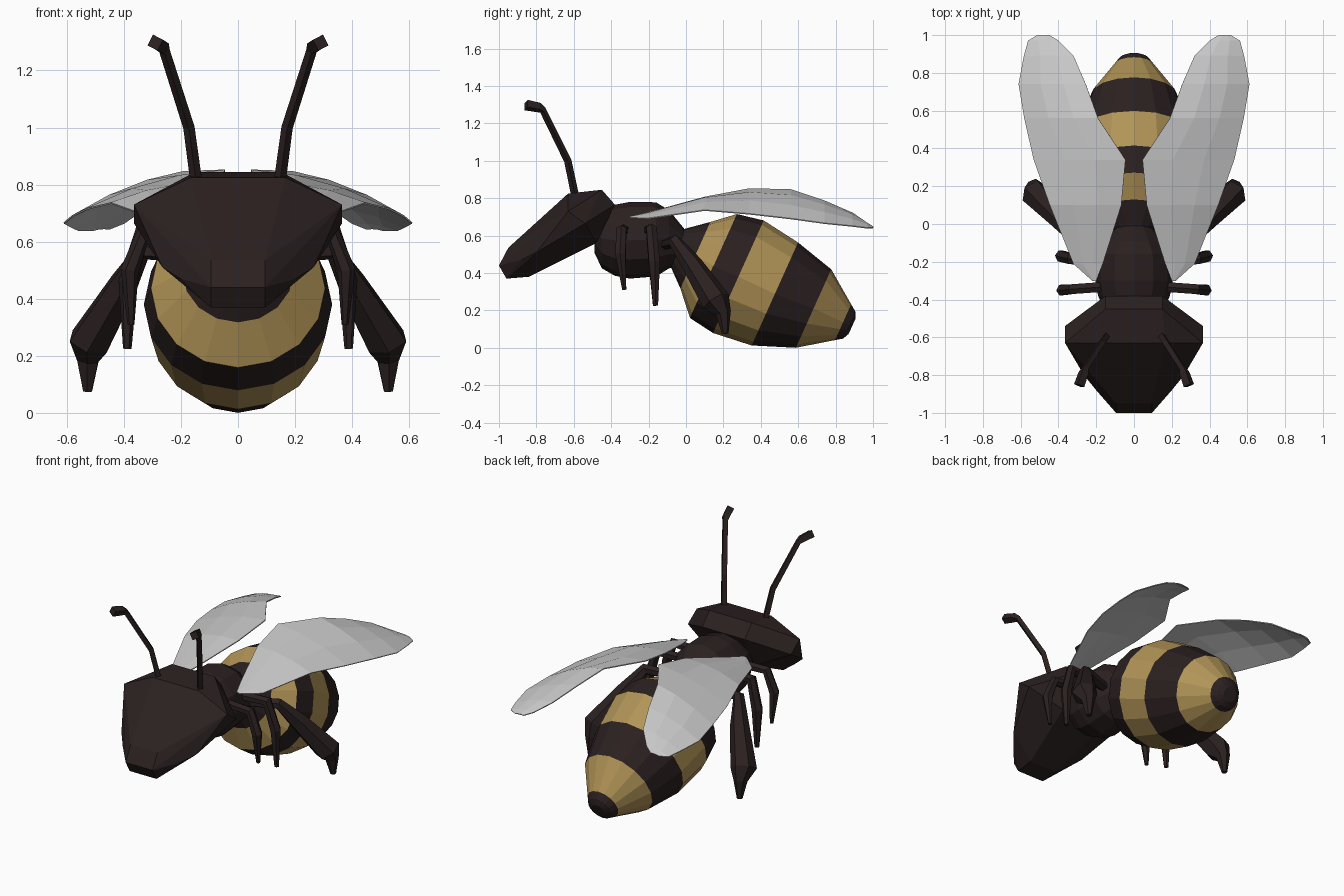
import bpy, bmesh, math
from mathutils import Vector

if "Cube" in bpy.data.objects:
    bpy.data.objects.remove(bpy.data.objects["Cube"])


def material(name, rgb):
    m = bpy.data.materials.new(name)
    m.diffuse_color = (*rgb, 1)
    m.use_nodes = True
    m.node_tree.nodes["Principled BSDF"].inputs["Base Color"].default_value = m.diffuse_color
    return m


BROWN = material("dark brown", (0.024, 0.0145, 0.0145))
GOLD = material("dull gold", (0.44, 0.295, 0.095))
GREY = material("wing grey", (0.58, 0.58, 0.58))


def finish(name, bm, mats, mirror=False):
    bmesh.ops.recalc_face_normals(bm, faces=bm.faces)
    me = bpy.data.meshes.new(name)
    bm.to_mesh(me)
    bm.free()
    for m in mats:
        me.materials.append(m)
    ob = bpy.data.objects.new(name, me)
    bpy.context.collection.objects.link(ob)
    if mirror:
        ob.modifiers.new("mirror", 'MIRROR').use_mirror_merge = False
    return ob


def tube(name, stations, n, mats=(BROWN,), mirror=False, axis=None, side=(1, 0, 0), stripe=None):
    """Loft n-sided rings through stations (x, y, z, radius)."""
    bm = bmesh.new()
    pts = [Vector(s[:3]) for s in stations]
    u = Vector(side)
    rings = []
    for i, p in enumerate(pts):
        if axis:
            d = Vector(axis).normalized()
        else:
            a = (p - pts[i - 1]).normalized() if i else Vector()
            b = (pts[i + 1] - p).normalized() if i + 1 < len(pts) else Vector()
            d = (a + b).normalized()
        u = (u - d * u.dot(d)).normalized()
        v = d.cross(u)
        r = stations[i][3]
        rings.append([bm.verts.new(p + r * (math.sin(t) * u + math.cos(t) * v))
                      for t in (2 * math.pi * k / n for k in range(n))])
    for i, (a, b) in enumerate(zip(rings, rings[1:])):
        for k in range(n):
            j = (k + 1) % n
            f = bm.faces.new((a[k], a[j], b[j], b[k]))
            f.material_index = stripe(i) if stripe else 0
    bm.faces.new(rings[0])
    bm.faces.new(rings[-1])
    return finish(name, bm, mats, mirror)


# Striped abdomen, tilted down to the tail; odd bands are gold
tube("abdomen",
     [(0, -.06, .55, .09), (0, .05, .495, .195), (0, .147, .437, .305), (0, .28, .38, .33),
      (0, .475, .288, .302), (0, .682, .21, .23), (0, .84, .137, .105),
      (0, .872, .122, .08), (0, .888, .115, .045)],
     16, (BROWN, GOLD), axis=(0, .91, -.41),
     stripe=lambda i: 1 if i % 2 and i < 7 else 0)

# Thorax with waist
tube("thorax",
     [(0, -.49, .62, .11), (0, -.45, .585, .16), (0, -.38, .575, .19), (0, -.30, .575, .205),
      (0, -.16, .58, .198), (0, -.09, .58, .155), (0, .0, .54, .085)], 12, axis=(0, 1, 0))

# Head: faceted wedge, hull of mirrored corner points
bm = bmesh.new()
for x, y, z in [(.165, -.63, .825), (.365, -.63, .73), (.095, -.95, .535), (.20, -.88, .47),
                (.265, -.80, .51), (.095, -1, .44), (.15, -.45, .845), (.365, -.54, .665),
                (.095, -.96, .37), (.15, -.38, .765), (.15, -.48, .56), (.10, -.84, .38)]:
    for s in (1, -1):
        bm.verts.new((s * x, y, z))
bmesh.ops.convex_hull(bm, input=bm.verts)
finish("head", bm, (BROWN,))

# Antennae
tube("antennae",
     [(.145, -.59, .80, .021), (.172, -.632, 1.0, .020), (.258, -.765, 1.27, .019),
      (.268, -.79, 1.285, .028), (.29, -.855, 1.298, .03)], 4, mirror=True)

# Legs
tube("front_legs",
     [(.12, -.33, .63, .03), (.33, -.345, .63, .03), (.38, -.35, .50, .032),
      (.375, -.33, .31, .012)], 6, mirror=True, side=(0, 1, 0))
tube("middle_legs",
     [(.12, -.20, .63, .03), (.335, -.185, .635, .032), (.385, -.17, .46, .034),
      (.388, -.163, .225, .015)], 6, mirror=True, side=(0, 1, 0))
tube("hind_legs",
     [(.10, -.12, .55, .03), (.33, -.06, .57, .035), (.40, .03, .45, .055),
      (.52, .16, .25, .078), (.525, .20, .185, .042), (.527, .21, .075, .017)],
     6, mirror=True, side=(0, 1, 0))

# Wings: stations along y with inner and outer edge, arched between
bm = bmesh.new()
rows = []
for y, xi, zi, xo, zo in [(-.30, .20, .70, .22, .695), (-.21, .165, .72, .32, .69),
                          (.10, .067, .805, .445, .735), (.34, .045, .85, .53, .715),
                          (.56, .19, .845, .58, .69), (.74, .255, .785, .61, .665),
                          (.89, .32, .72, .582, .65), (.97, .40, .665, .56, .64),
                          (1.0, .45, .645, .51, .64)]:
    row = []
    for t in (0, .33, .67, 1):
        lift = .03 * (xo - xi) / .5 * math.sin(math.pi * t)
        row.append(bm.verts.new((xi + (xo - xi) * t, y, zi + (zo - zi) * t + lift)))
    rows.append(row)
for a, b in zip(rows, rows[1:]):
    for k in range(3):
        bm.faces.new((a[k], a[k + 1], b[k + 1], b[k]))
wings = finish("wings", bm, (GREY,), mirror=True)
solid = wings.modifiers.new("thickness", 'SOLIDIFY')
solid.thickness = .006
solid.offset = 0
